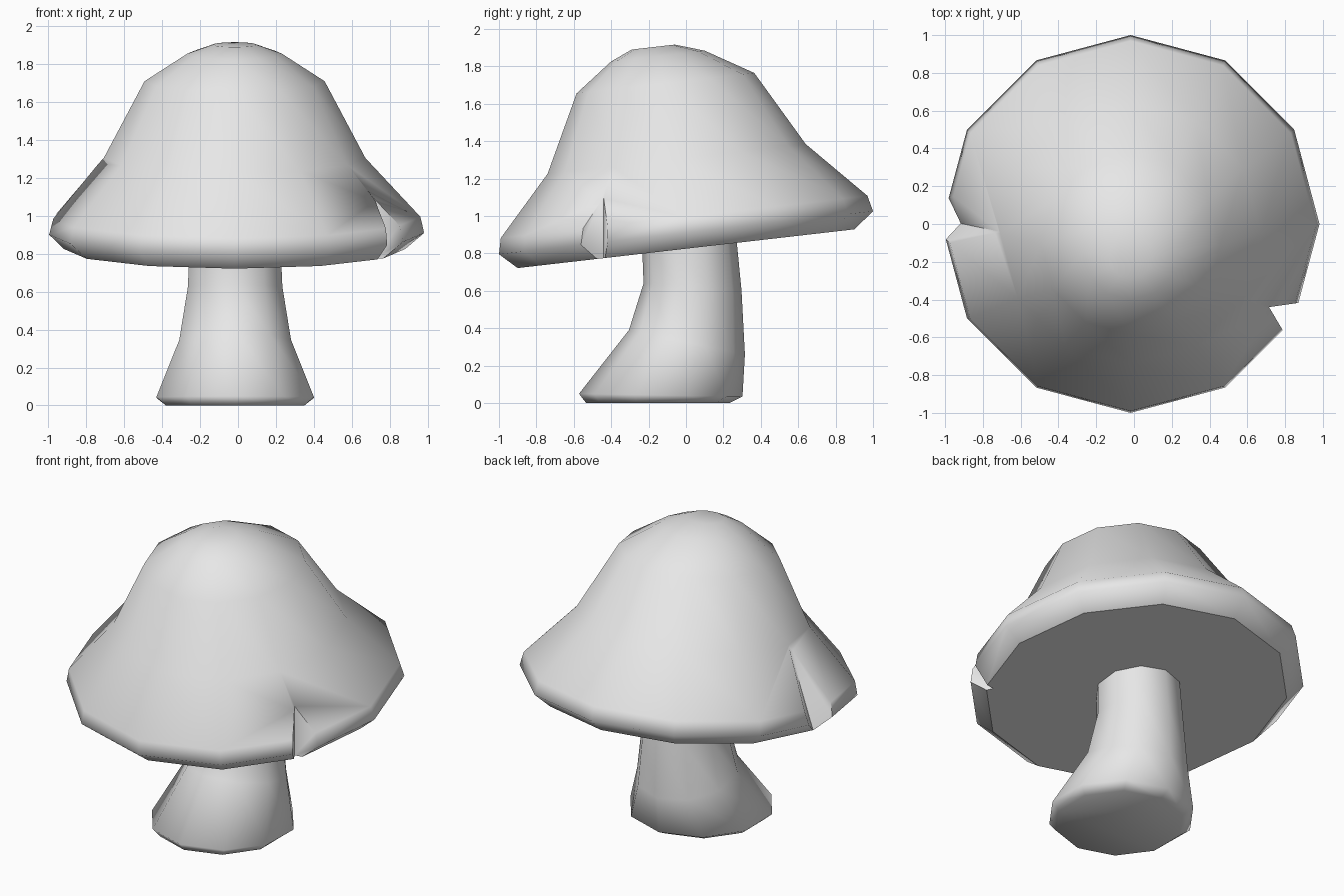
import bpy, bmesh, math
from mathutils import Vector

cube = bpy.data.objects.get("Cube")
if cube:
    bpy.data.objects.remove(cube, do_unlink=True)

grey = bpy.data.materials.new("light_grey")
grey.use_nodes = True
grey.diffuse_color = (0.8, 0.8, 0.8, 1)
grey.node_tree.nodes["Principled BSDF"].inputs["Base Color"].default_value = (0.8, 0.8, 0.8, 1)


def add_object(name, bm):
    bmesh.ops.recalc_face_normals(bm, faces=bm.faces[:])
    mesh = bpy.data.meshes.new(name)
    bm.to_mesh(mesh)
    bm.free()
    obj = bpy.data.objects.new(name, mesh)
    mesh.materials.append(grey)
    bpy.context.collection.objects.link(obj)
    return obj


def loft(name, sides, x, rings):
    """Skin a stack of tilted rings: radius, centre y, centre z, slope along y."""
    bm = bmesh.new()
    loops = []
    for r, yc, zc, slope in rings:
        loop = []
        for i in range(sides):
            a = math.tau * i / sides
            dy = r * math.cos(a)
            loop.append(bm.verts.new((x + r * math.sin(a), yc + dy, zc + slope * dy)))
        loops.append(loop)
    for low, high in zip(loops, loops[1:]):
        for i in range(sides):
            j = (i + 1) % sides
            bm.faces.new((low[i], low[j], high[j], high[i]))
    bm.faces.new(loops[0])
    bm.faces.new(loops[-1])
    return add_object(name, bm)


def cut_notch(target, bottom, top, side_a, side_b):
    """Cut a V notch whose inner edge runs from bottom to top."""
    bm = bmesh.new()
    tris = []
    for p in (Vector(bottom), Vector(top)):
        points = [p] + [p + 3 * Vector((*d, 0)) for d in (side_a, side_b)]
        tris.append([bm.verts.new(q) for q in points])
    for i in range(3):
        j = (i + 1) % 3
        bm.faces.new((tris[0][i], tris[0][j], tris[1][j], tris[1][i]))
    for tri in tris:
        bm.faces.new(tri)
    cutter = add_object("notch_cutter", bm)
    cutter.hide_render = True
    mod = target.modifiers.new("notch", 'BOOLEAN')
    mod.operation = 'DIFFERENCE'
    mod.solver = 'EXACT'
    mod.object = cutter
    bpy.context.view_layer.objects.active = target
    bpy.ops.object.modifier_apply(modifier=mod.name)
    bpy.data.objects.remove(cutter, do_unlink=True)


def smooth(obj, limit, flat_underside):
    bm = bmesh.new()
    bm.from_mesh(obj.data)
    bm.normal_update()
    for f in bm.faces:
        f.smooth = True
    for e in bm.edges:
        under = flat_underside and any(f.normal.z < -0.95 for f in e.link_faces)
        e.smooth = not under and e.calc_face_angle(0) < math.radians(limit)
    bm.to_mesh(obj.data)
    bm.free()


# Bell-shaped cap, tilted down towards the front
tilt = 0.115
cap = loft("cap", 12, -0.018, [
    (0.9, 0, 0.825, tilt), (1.0, 0, 0.91, tilt), (0.98, -0.01, 0.995, tilt),
    (0.69, -0.05, 1.305, tilt), (0.475, -0.11, 1.71, tilt),
    (0.25, -0.15, 1.855, tilt), (0.115, -0.175, 1.903, tilt)])

# Two notches torn in the rim
cut_notch(cap, (0.715, -0.44, 0.6), (0.715, -0.44, 1.25), (0.065, -0.11), (0.14, 0.02))
cut_notch(cap, (-0.975, 0.015, 0.69), (-0.698, -0.043, 1.335), (-0.12, 0.16), (-0.13, -0.09))
smooth(cap, 68, True)

# Leaning stem with a flared foot
stem = loft("stem", 10, -0.015, [
    (0.384, -0.15, 0.0, 0), (0.437, -0.135, 0.042, -0.017),
    (0.31, 0.005, 0.325, -0.21), (0.262, 0.035, 0.62, -0.075),
    (0.252, 0.018, 0.85, 0.1)])
smooth(stem, 80, False)
